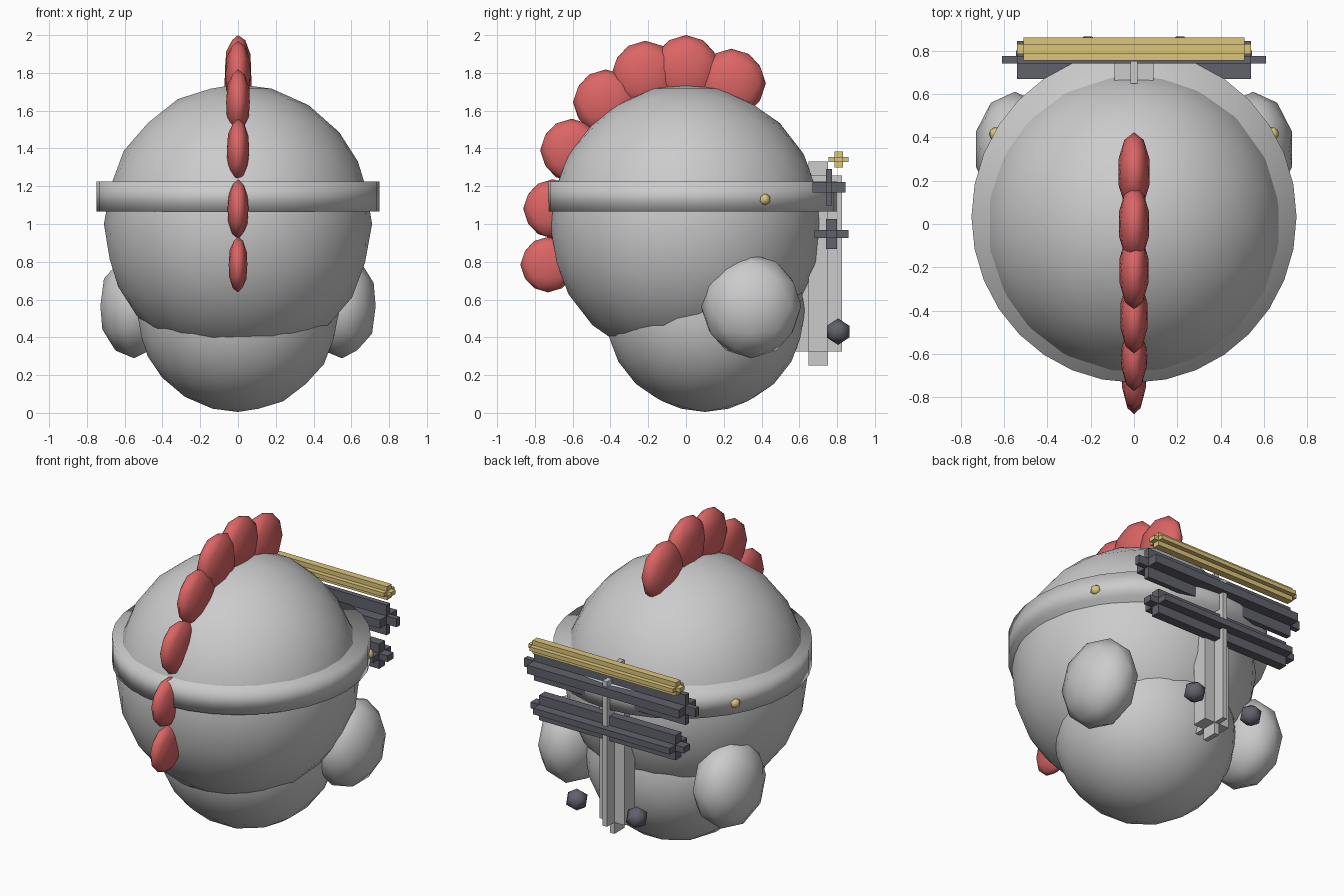
import bpy, bmesh
from mathutils import Matrix

if "Cube" in bpy.data.objects:
    bpy.data.objects.remove(bpy.data.objects["Cube"])


def material(name, rgb):
    m = bpy.data.materials.new(name)
    m.diffuse_color = (*rgb, 1)
    m.use_nodes = True
    m.node_tree.nodes["Principled BSDF"].inputs["Base Color"].default_value = m.diffuse_color
    return m


RED = material("crest_red", (0.72, 0.13, 0.13))
GOLD = material("gold", (0.72, 0.56, 0.20))
DARK = material("dark_metal", (0.12, 0.12, 0.15))


def finish(bm, name, loc, mat=None, smooth=True):
    mesh = bpy.data.meshes.new(name)
    bm.to_mesh(mesh)
    bm.free()
    for p in mesh.polygons:
        p.use_smooth = smooth
    ob = bpy.data.objects.new(name, mesh)
    ob.location = loc
    if mat:
        mesh.materials.append(mat)
    bpy.context.collection.objects.link(ob)
    return ob


def ball(name, loc, radii, detail, mat=None, smooth=True):
    bm = bmesh.new()
    bmesh.ops.create_icosphere(bm, subdivisions=detail, radius=1,
                               matrix=Matrix.Diagonal((*radii, 1)))
    return finish(bm, name, loc, mat, smooth)


def notched_bar(name, loc, half, notch, mat=None):
    """Box whose twelve edges are cut back by a square step."""
    bm = bmesh.new()
    for axis in range(3):
        size = [2 * (h - (0 if i == axis else notch)) for i, h in enumerate(half)]
        # each slab runs full length on one axis only
        bmesh.ops.create_cube(bm, size=1, matrix=Matrix.Diagonal((*size, 1)))
    return finish(bm, name, loc, mat, False)


def cross_bar(name, loc, half, notch, mat=None):
    """Box with stepped edges: every pair of faces stands proud."""
    bm = bmesh.new()
    hx, hy, hz = half
    n = notch
    for s in ((hx, hy - n, hz - n), (hx - n, hy, hz - n), (hx - n, hy - n, hz)):
        bmesh.ops.create_cube(bm, size=2, matrix=Matrix.Diagonal((*s, 1)))
    return finish(bm, name, loc, mat, False)


del notched_bar

# Helmet dome and chin
ball("dome", (0, 0, 1.0), (0.71, 0.72, 0.74), 3)
ball("chin", (0, 0.1, 0.54), (0.535, 0.53, 0.535), 3)

# Brim band around the dome
bm = bmesh.new()
bmesh.ops.create_cone(bm, cap_ends=True, segments=32, radius1=1, radius2=1, depth=1,
                      matrix=Matrix.Diagonal((0.75, 0.765, 0.16, 1)))
finish(bm, "brim", (0, 0.033, 1.145))

# Crest lobes from nape to brow: y, z, radius, half thickness
lobes = [(-0.73, 0.785, 0.147, 0.052), (-0.705, 1.08, 0.157, 0.058),
         (-0.605, 1.39, 0.167, 0.062), (-0.425, 1.645, 0.173, 0.066),
         (-0.215, 1.79, 0.18, 0.07), (0, 1.82, 0.18, 0.073),
         (0.24, 1.745, 0.183, 0.076)]
for i, (y, z, r, t) in enumerate(lobes):
    ball(f"crest_lobe_{i + 1}", (0, y, z), (t, r, r), 2, RED)

# Cheek guards, rivets and breathing bolts on both sides
for side, s in (("left", -1), ("right", 1)):
    ball(f"cheek_{side}", (s * 0.55, 0.345, 0.565), (0.188, 0.265, 0.276), 2)
    ball(f"rivet_{side}", (s * 0.638, 0.415, 1.13), (0.035,) * 3, 1, GOLD)
    ball(f"bolt_{side}", (s * 0.213, 0.805, 0.43), (0.07,) * 3, 1, DARK)

# Face guard: nose piece, two eye bars and gold brow bar
cross_bar("nose_guard", (0, 0.70, 0.79), (0.09, 0.125, 0.54), 0.074)
cross_bar("upper_bar", (0, 0.757, 1.195), (0.61, 0.087, 0.097), 0.07, DARK)
cross_bar("lower_bar", (0, 0.77, 0.947), (0.545, 0.09, 0.08), 0.06, DARK)
cross_bar("brow_bar", (0, 0.808, 1.342), (0.54, 0.053, 0.043), 0.03, GOLD)
